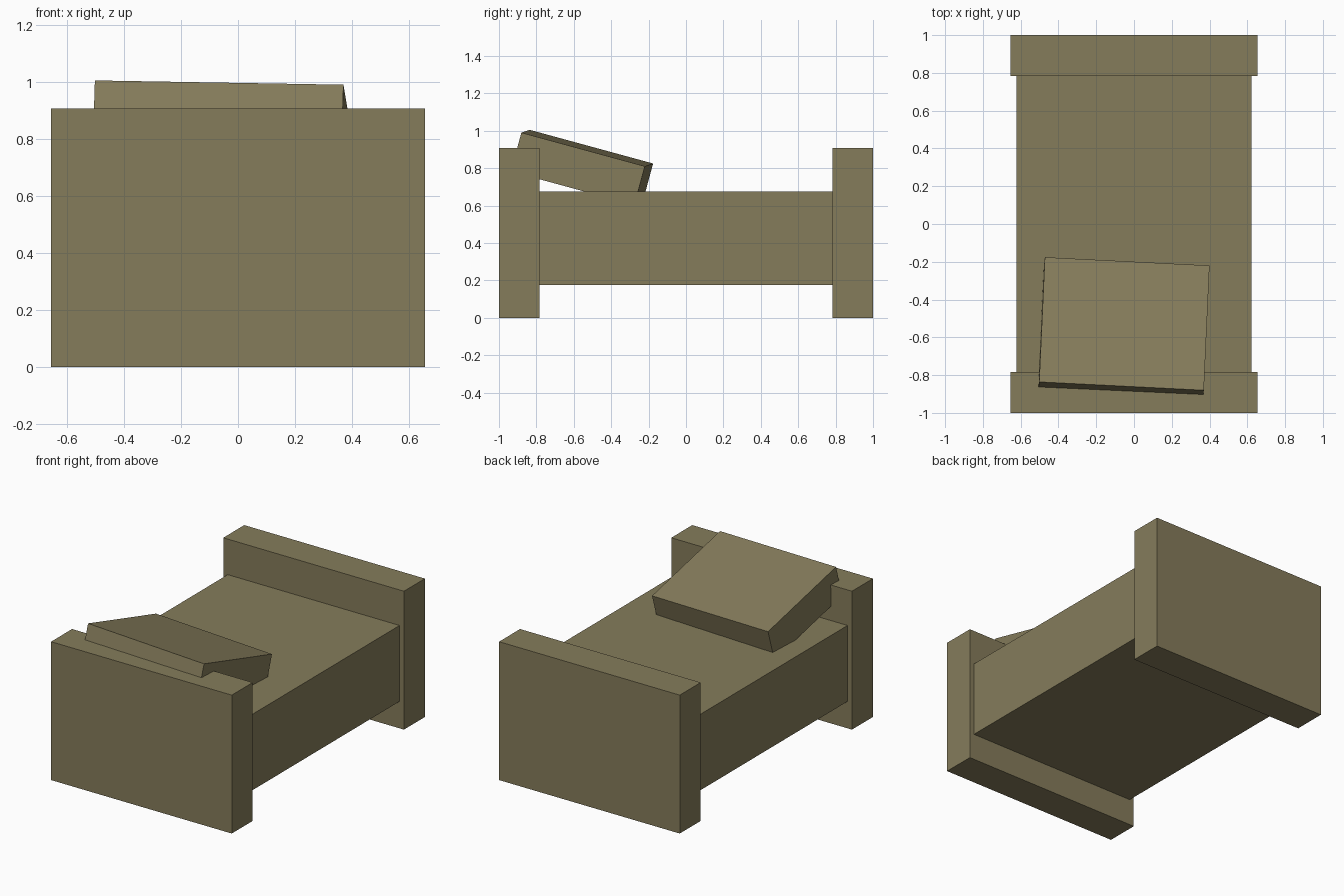
import bpy
from mathutils import Matrix, Vector

if "Cube" in bpy.data.objects:
    bpy.data.objects.remove(bpy.data.objects["Cube"])

# One flat colour for the whole bed
wood = bpy.data.materials.new("olive_brown")
wood.diffuse_color = (0.235, 0.202, 0.105, 1)
wood.use_nodes = True
wood.node_tree.nodes["Principled BSDF"].inputs["Base Color"].default_value = wood.diffuse_color


def box(name, size, matrix):
    """Cuboid of the given size, placed by a matrix."""
    bpy.ops.mesh.primitive_cube_add(size=1)
    ob = bpy.context.object
    ob.name = name
    ob.data.transform(matrix @ Matrix.Diagonal((*size, 1)))
    ob.data.materials.append(wood)
    return ob


# Headboard and footboard
for name, side in (("headboard", -1), ("footboard", 1)):
    box(name, (1.31, 0.217, 0.907), Matrix.Translation((0, side * 0.8915, 0.4535)))

# Mattress, reaching just inside both boards
box("mattress", (1.246, 1.60, 0.498), Matrix.Translation((0, 0, 0.425)))

# Pillow, tilted against the headboard and slightly turned
across = Vector((0.872, -0.044, -0.015)).normalized()
up = across.cross(Vector((0.033, 0.66, -0.18))).normalized()
along = up.cross(across)
thickness = 0.215
centre = Vector((-0.051, -0.528, 0.9075)) - up * thickness / 2
turn = Matrix((across, along, up)).transposed().to_4x4()
box("pillow", (0.873, 0.685, thickness), Matrix.Translation(centre) @ turn)
